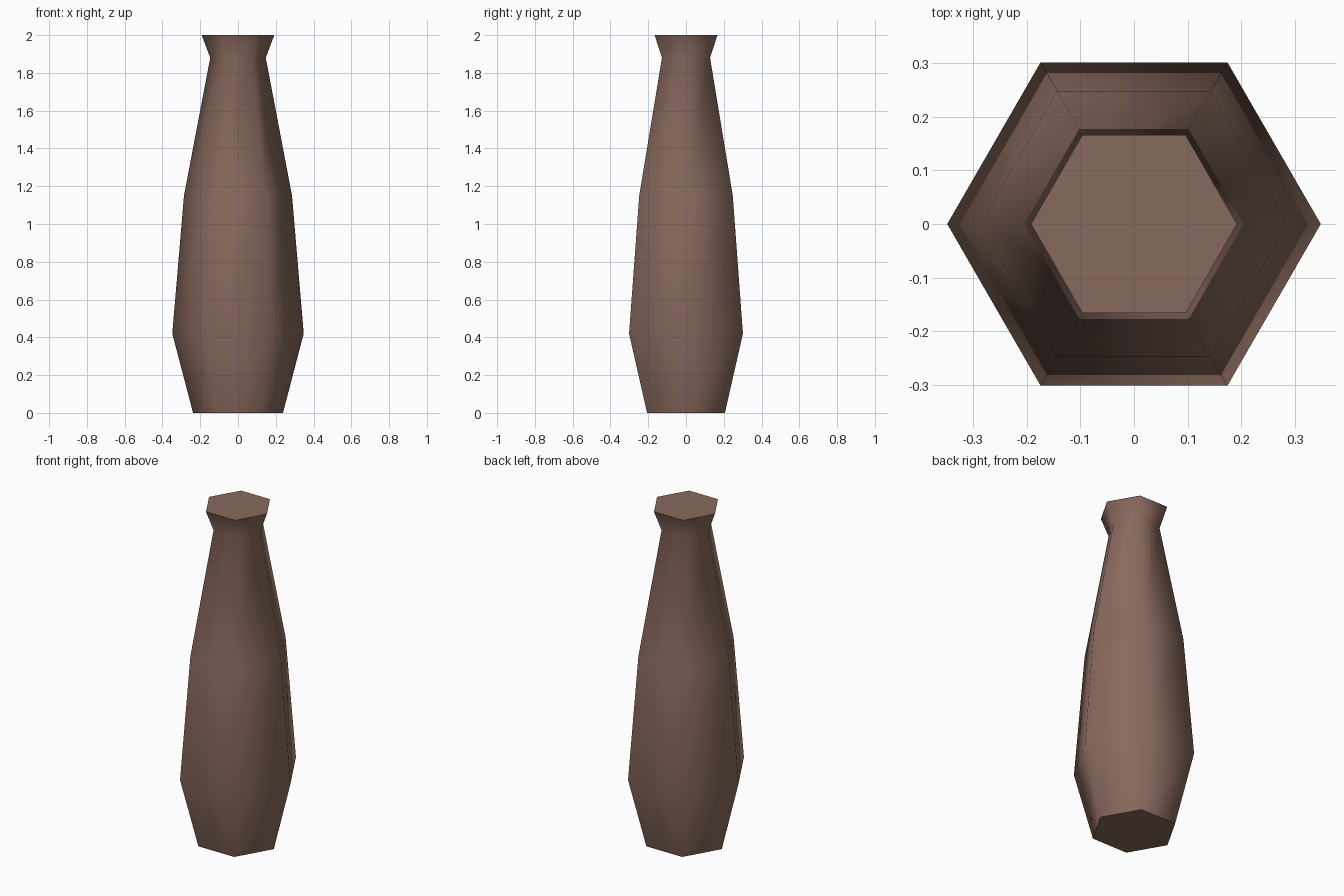
import bpy, bmesh, math

if "Cube" in bpy.data.objects:
    bpy.data.objects.remove(bpy.data.objects["Cube"])

# (radius, height) profile of the six-sided bottle body
PROFILE = [(0.238, 0.0), (0.348, 0.42), (0.286, 1.15), (0.147, 1.88), (0.192, 2.0)]
SIDES = 6

brown = bpy.data.materials.new("brown")
brown.diffuse_color = (0.25, 0.142, 0.11, 1)
brown.use_nodes = True
brown.node_tree.nodes["Principled BSDF"].inputs["Base Color"].default_value = brown.diffuse_color

bm = bmesh.new()
rings = []
for r, z in PROFILE:
    rings.append([bm.verts.new((r * math.cos(i * math.tau / SIDES),
                                r * math.sin(i * math.tau / SIDES), z))
                  for i in range(SIDES)])

# Smooth walls between neighbouring rings
for lower, upper in zip(rings, rings[1:]):
    for i in range(SIDES):
        j = (i + 1) % SIDES
        bm.faces.new((lower[i], lower[j], upper[j], upper[i])).smooth = True

# Flat base and top
bm.faces.new(rings[0][::-1]).smooth = False
bm.faces.new(rings[-1]).smooth = False

mesh = bpy.data.meshes.new("bottle")
bm.to_mesh(mesh)
bm.free()
mesh.materials.append(brown)
bpy.context.collection.objects.link(bpy.data.objects.new("bottle", mesh))
